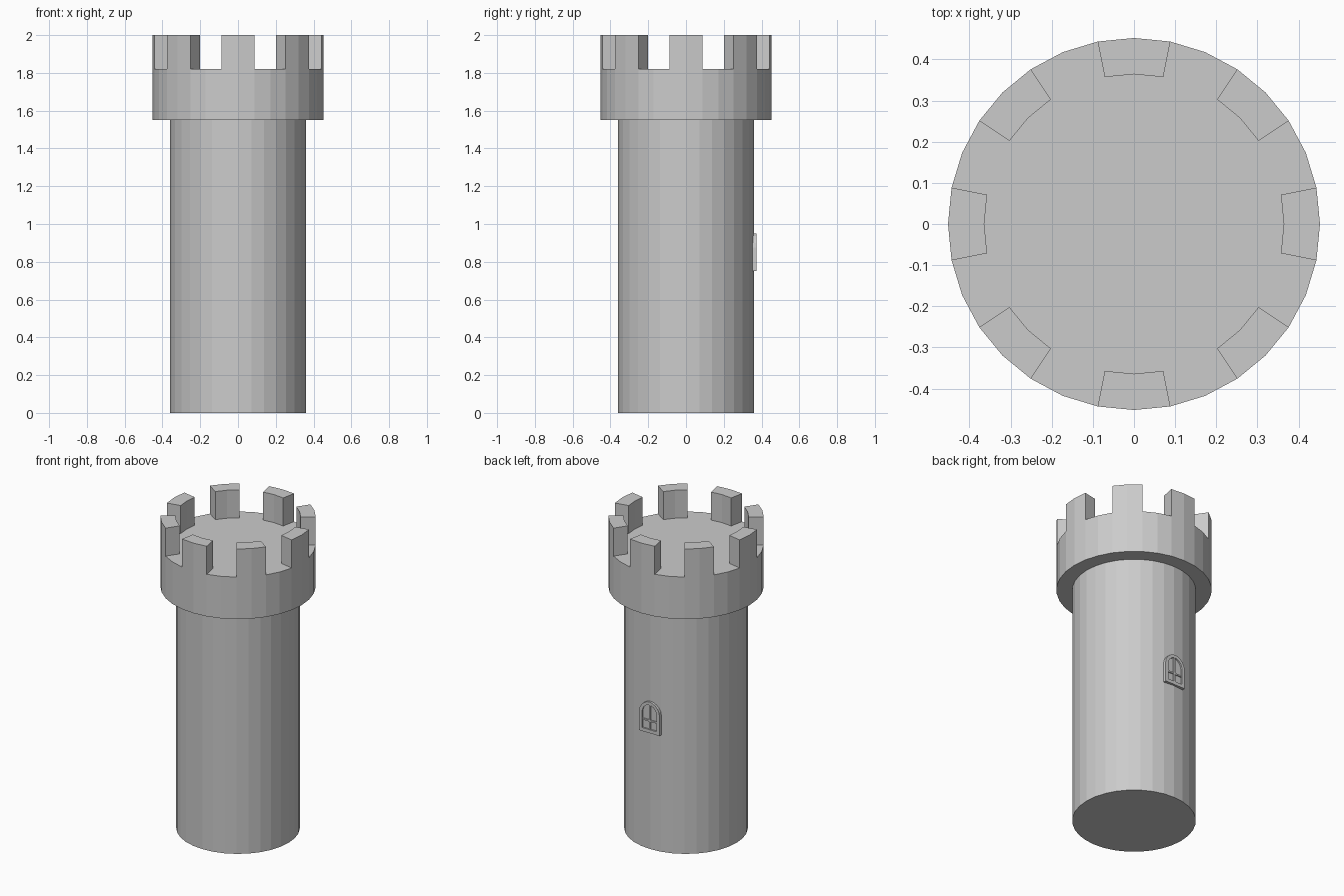
import bpy, bmesh
from math import sin, cos, pi

cube = bpy.data.objects.get("Cube")
if cube:
    bpy.data.objects.remove(cube)

SIDES = 32
BODY_R, HEAD_R, MERLON_R = 0.36, 0.452, 0.364
HEAD_Z, FLOOR_Z, TOP_Z = 1.55, 1.82, 2.0

stone = bpy.data.materials.new("grey stone")
stone.use_nodes = True
stone.diffuse_color = (0.6, 0.6, 0.6, 1)
stone.node_tree.nodes["Principled BSDF"].inputs["Base Color"].default_value = (0.6, 0.6, 0.6, 1)


def make(name, bm):
    bmesh.ops.recalc_face_normals(bm, faces=bm.faces)
    mesh = bpy.data.meshes.new(name)
    bm.to_mesh(mesh)
    bm.free()
    mesh.materials.append(stone)
    obj = bpy.data.objects.new(name, mesh)
    bpy.context.collection.objects.link(obj)
    return obj


def ring_point(r, step):
    a = 2 * pi * step / SIDES
    return r * cos(a), r * sin(a)


def extrude(bm, loop, offset):
    """Close a loop of 3D points into a solid by moving it along offset."""
    face = bm.faces.new([bm.verts.new(p) for p in loop])
    new = bmesh.ops.extrude_face_region(bm, geom=[face], use_keep_orig=True)["geom"]
    bmesh.ops.translate(bm, vec=offset, verts=[v for v in new if isinstance(v, bmesh.types.BMVert)])


# Tower shaft and overhanging head: one stepped profile turned around z
bm = bmesh.new()
profile = [(BODY_R, 0), (BODY_R, HEAD_Z), (HEAD_R, HEAD_Z), (HEAD_R, FLOOR_Z)]
rings = [[bm.verts.new((*ring_point(r, i), z)) for i in range(SIDES)] for r, z in profile]
for low, high in zip(rings, rings[1:]):
    for i in range(SIDES):
        j = (i + 1) % SIDES
        bm.faces.new((low[i], low[j], high[j], high[i]))
bm.faces.new(rings[0])
bm.faces.new(rings[-1])
make("tower_body", bm)

# Eight merlons, each two wall facets wide
bm = bmesh.new()
for k in range(0, SIDES, 4):
    outer = [ring_point(HEAD_R, k + d) for d in (-1, 0, 1)]
    inner = [ring_point(MERLON_R, k + d) for d in (1, 0, -1)]
    extrude(bm, [(x, y, FLOOR_Z) for x, y in outer + inner], (0, 0, TOP_Z - FLOOR_Z))
make("battlements", bm)


# Arched window on the back wall
def arch(half, bottom, spring, rise, y, n=5):
    """Slightly pointed arch outline, from one bottom corner to the other."""
    side = [(half, bottom)]
    for i in range(n):
        a = i / n * pi / 2
        side.append((half * cos(a) ** 1.1, spring + rise * sin(a)))
    loop = side + [(0, spring + rise)] + [(-x, z) for x, z in reversed(side)]
    return [(x, y, z) for x, z in loop]


WALL_Y, FACE_Y = 0.345, 0.372
bm = bmesh.new()
outlines = [arch(0.072, 0.75, 0.875, 0.075, WALL_Y), arch(0.072, 0.75, 0.875, 0.075, FACE_Y),
            arch(0.052, 0.772, 0.875, 0.055, FACE_Y), arch(0.052, 0.772, 0.875, 0.055, 0.362)]
loops = [[bm.verts.new(p) for p in line] for line in outlines]
for a, b in zip(loops, loops[1:]):
    for i in range(len(a)):
        j = (i + 1) % len(a)
        bm.faces.new((a[i], a[j], b[j], b[i]))
bm.faces.new(loops[0])
bm.faces.new(loops[-1])
make("window_frame", bm)


# Window bars
def bar(name, x, z0, z1):
    bm = bmesh.new()
    extrude(bm, [(-x, 0.36, z0), (x, 0.36, z0), (x, 0.36, z1), (-x, 0.36, z1)], (0, 0.009, 0))
    make(name, bm)


bar("window_mullion", 0.006, 0.77, 0.932)
bar("window_crossbar", 0.053, 0.822, 0.832)
